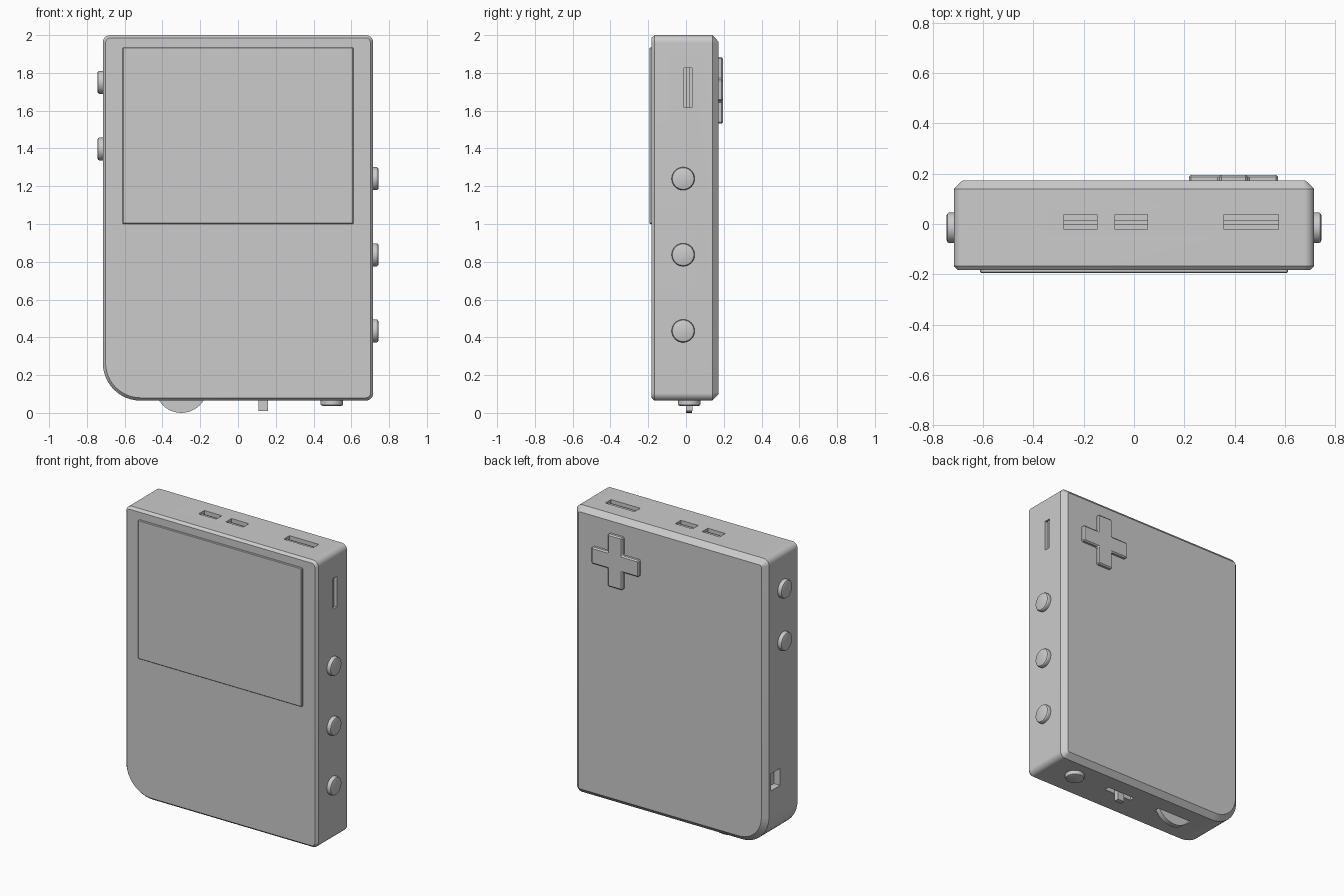
import bpy, bmesh
from math import sin, cos, pi
from mathutils import Vector, Matrix

if "Cube" in bpy.data.objects:
    bpy.data.objects.remove(bpy.data.objects["Cube"])

FRONT, BACK = -0.183, 0.172


def loft(name, rings):
    """Skin a list of equal-length vertex rings and cap both ends."""
    bm = bmesh.new()
    rows = [[bm.verts.new(p) for p in ring] for ring in rings]
    n = len(rows[0])
    for a, b in zip(rows, rows[1:]):
        for i in range(n):
            bm.faces.new((a[i], a[(i + 1) % n], b[(i + 1) % n], b[i]))
    bm.faces.new(rows[0])
    bm.faces.new(rows[-1])
    bmesh.ops.recalc_face_normals(bm, faces=bm.faces)
    return finish(name, bm)


def boxes(name, spans):
    """One mesh made of boxes given as (x0, x1, y0, y1, z0, z1)."""
    bm = bmesh.new()
    for x0, x1, y0, y1, z0, z1 in spans:
        mid = Matrix.Translation(((x0 + x1) / 2, (y0 + y1) / 2, (z0 + z1) / 2))
        size = Matrix.Diagonal((x1 - x0, y1 - y0, z1 - z0, 1))
        bmesh.ops.create_cube(bm, size=1, matrix=mid @ size)
    return finish(name, bm)


def finish(name, bm):
    me = bpy.data.meshes.new(name)
    bm.to_mesh(me)
    bm.free()
    ob = bpy.data.objects.new(name, me)
    bpy.context.collection.objects.link(ob)
    return ob


def smooth(ob, angle=0.5):
    bpy.ops.object.select_all(action='DESELECT')
    ob.select_set(True)
    bpy.context.view_layer.objects.active = ob
    bpy.ops.object.shade_smooth_by_angle(angle=angle)


def bevel(ob, width):
    m = ob.modifiers.new("bevel", 'BEVEL')
    m.width, m.segments = width, 1


def disc(name, centre, axis, radius, profile):
    """Round part; profile lists (distance along axis, inset)."""
    rot = Vector(axis).to_track_quat('Z', 'Y')
    rings = []
    for d, inset in profile:
        r = radius - inset
        rings.append([Vector(centre) + rot @ Vector((r * cos(a), r * sin(a), d))
                      for a in (2 * pi * i / 40 for i in range(40))])
    ob = loft(name, rings)
    smooth(ob)
    return ob


def outline(y, inset):
    """Case outline: three small corners and one large lower-left corner."""
    pts = []
    corners = [(0.716, 2.0, 0.04), (-0.716, 2.0, 0.04),
               (-0.716, 0.065, 0.2), (0.716, 0.065, 0.04)]
    for k, (x, z, r) in enumerate(corners):
        sx, sz = (1 if x > 0 else -1), (1 if z > 1 else -1)
        q = max(r - inset, 0.012)
        cx, cz = x - sx * (inset + q), z - sz * (inset + q)
        for i in range(13):
            a = pi / 2 * (k + i / 12)
            pts.append((cx + q * cos(a), y, cz + q * sin(a)))
    return pts


# Case with chamfered front and back edges
case = loft("case", [outline(FRONT, 0.015), outline(FRONT + 0.017, 0),
                     outline(BACK - 0.033, 0), outline(BACK, 0.034)])

# Sockets, wheel opening and switch track cut into the case
top_ports = [(-0.278, -0.147), (-0.075, 0.054), (0.357, 0.575)]
cuts = [(a, b, -0.022, 0.038, 1.95, 2.05) for a, b in top_ports]
cuts += [(0.67, 0.77, -0.010, 0.031, 1.618, 1.825),
         (-0.77, -0.67, 0.02, 0.115, 0.435, 0.55),
         (-0.43, -0.17, -0.004, 0.037, 0.0, 0.29),
         (0.03, 0.237, 0.0, 0.034, 0.0, 0.095)]
cutter = boxes("port_cutter", cuts)
cutter.hide_render = True
mod = case.modifiers.new("ports", 'BOOLEAN')
mod.operation, mod.solver, mod.object = 'DIFFERENCE', 'EXACT', cutter
bpy.context.view_layer.objects.active = case
case.select_set(True)
bpy.ops.object.modifier_apply(modifier=mod.name)
bpy.data.objects.remove(cutter)
smooth(case)

# Contact tongues inside the ports
boxes("port_tongues", [(a, b, -0.002, 0.016, 1.94, 1.985) for a, b in top_ports])
boxes("card_tongue", [(0.66, 0.704, 0.003, 0.019, 1.618, 1.825)])

# Screen
screen = boxes("screen", [(-0.611, 0.611, -0.194, FRONT + 0.01, 1.0, 1.935)])
bevel(screen, 0.004)

# Direction pad on the back
w, s = 0.056, 0.177
cross = [(w, w), (w, s), (-w, s), (-w, w), (-s, w), (-s, -w),
         (-w, -w), (-w, -s), (w, -s), (w, -w), (s, -w), (s, w)]
pad = loft("direction_pad", [[(0.395 + x, y, 1.708 + z) for x, z in cross]
                             for y in (BACK - 0.02, 0.195)])
bevel(pad, 0.008)

# Round side buttons
rim = [(-0.02, 0), (0.018, 0), (0.025, 0.004), (0.028, 0.011)]
for i, z in enumerate((1.24, 0.837, 0.434)):
    disc(f"right_button_{i + 1}", (0.716, -0.015, z), (1, 0, 0), 0.061, rim)
for i, z in enumerate((1.75, 1.397)):
    disc(f"left_button_{i + 1}", (-0.716, -0.015, z), (-1, 0, 0), 0.061, rim)

# Controls along the bottom edge
disc("bottom_button", (0.497, 0.017, 0.065), (0, 0, -1), 0.06, rim)
disc("scroll_wheel", (-0.3, 0.0, 0.138), (0, 1, 0), 0.138, [(0, 0), (0.033, 0)])
boxes("slide_switch", [(0.108, 0.159, 0.0, 0.034, 0.01, 0.095)])
